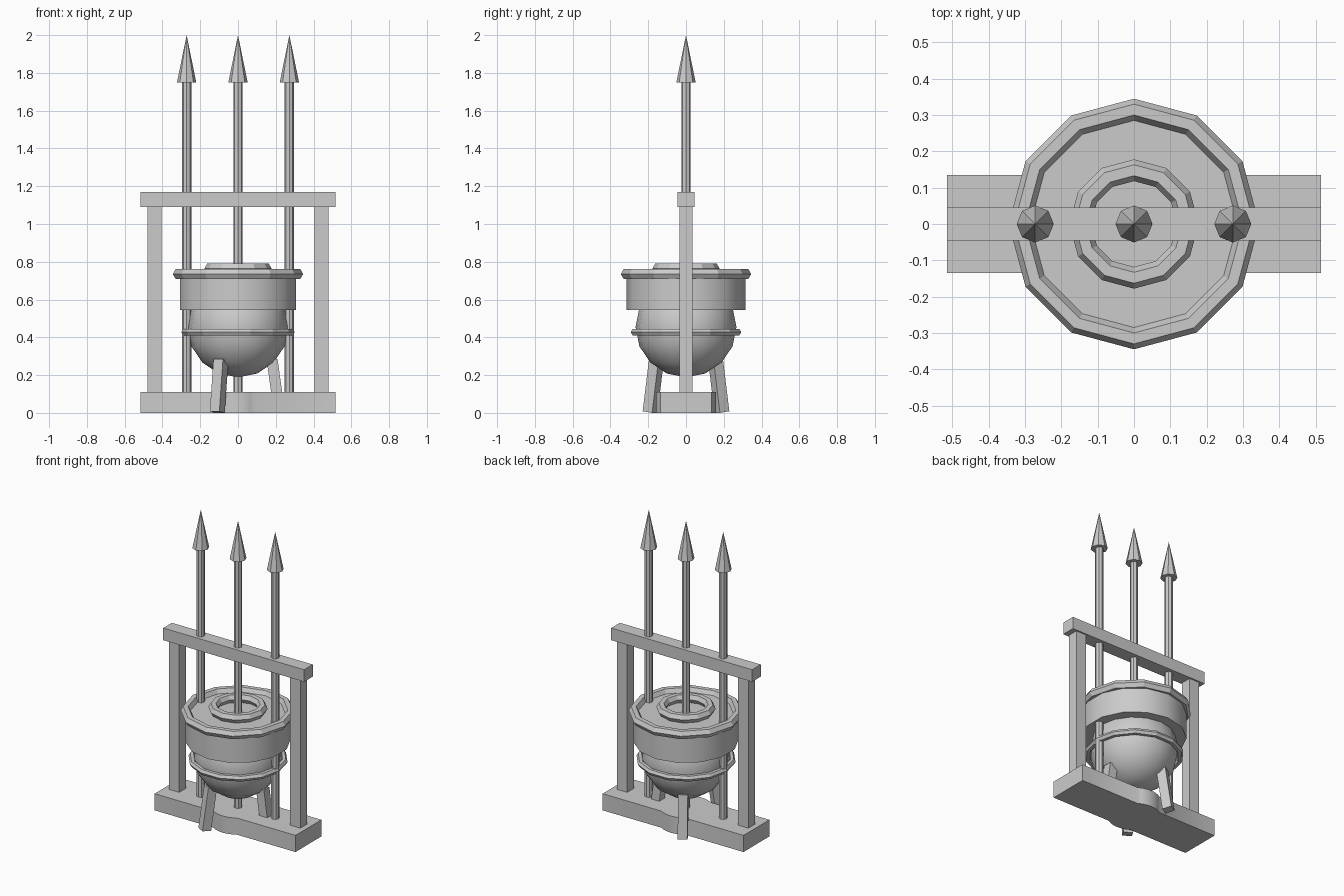
import bpy, bmesh, math
from mathutils import Vector, Matrix

if "Cube" in bpy.data.objects:
    bpy.data.objects.remove(bpy.data.objects["Cube"])


def finish(name, bm, smooth=None):
    bmesh.ops.recalc_face_normals(bm, faces=bm.faces)
    me = bpy.data.meshes.new(name)
    bm.to_mesh(me)
    bm.free()
    ob = bpy.data.objects.new(name, me)
    bpy.context.collection.objects.link(ob)
    if smooth:
        bpy.ops.object.select_all(action='DESELECT')
        ob.select_set(True)
        bpy.context.view_layer.objects.active = ob
        bpy.ops.object.shade_smooth_by_angle(angle=math.radians(smooth))
    return ob


def box(name, x0, x1, y, z0, z1):
    bm = bmesh.new()
    bmesh.ops.create_cube(bm, size=1)
    bmesh.ops.scale(bm, vec=(x1 - x0, 2 * y, z1 - z0), verts=bm.verts)
    bmesh.ops.translate(bm, vec=((x0 + x1) / 2, 0, (z0 + z1) / 2), verts=bm.verts)
    return finish(name, bm)


def cone(name, x, r1, r2, z0, z1, sides, smooth=None):
    bm = bmesh.new()
    bmesh.ops.create_cone(bm, cap_ends=True, segments=sides, radius1=r1, radius2=r2,
                          depth=z1 - z0,
                          matrix=Matrix.Translation((x, 0, (z0 + z1) / 2)))
    return finish(name, bm, smooth)


def ring(name, major, minor, z, sides):
    # hexagonal cross-section swept around the z axis
    bm = bmesh.new()
    loops = []
    for i in range(sides):
        a = 2 * math.pi * i / sides
        loop = []
        for j in range(6):
            b = math.pi * j / 3
            r = major + minor * math.cos(b)
            loop.append(bm.verts.new((r * math.cos(a), r * math.sin(a), z + minor * math.sin(b))))
        loops.append(loop)
    for i in range(sides):
        p, q = loops[i], loops[(i + 1) % sides]
        for j in range(6):
            k = (j + 1) % 6
            bm.faces.new((p[j], q[j], q[k], p[k]))
    return finish(name, bm)


# base plank with a rounded bulge at its middle, front and back
bm = bmesh.new()
half = math.acos(0.135 / 0.16)
outline = []
for s in (1, -1):
    outline.append((0.515 * s, -0.135 * s))
    outline.append((0.515 * s, 0.135 * s))
    for i in range(9):
        a = half * (1 - i / 4)
        outline.append((0.16 * math.sin(a) * s, 0.16 * math.cos(a) * s))
face = bm.faces.new([bm.verts.new((x, y, 0)) for x, y in outline])
top = bmesh.ops.extrude_face_region(bm, geom=[face])
bmesh.ops.translate(bm, vec=(0, 0, 0.11),
                    verts=[g for g in top['geom'] if isinstance(g, bmesh.types.BMVert)])
finish("base", bm, 30)

# frame
box("post_left", -0.48, -0.405, 0.035, 0.11, 1.09)
box("post_right", 0.405, 0.48, 0.035, 0.11, 1.09)
box("top_beam", -0.515, 0.515, 0.045, 1.09, 1.17)

# spears
for label, x in (("left", -0.272), ("middle", 0), ("right", 0.272)):
    cone("spear_shaft_" + label, x, 0.025, 0.025, 0.11, 1.75, 8)
    cone("spear_tip_" + label, x, 0.051, 0, 1.75, 2.0, 8)

# cauldron bowl, band and rings
bm = bmesh.new()
bmesh.ops.create_uvsphere(bm, u_segments=16, v_segments=8, radius=0.267,
                          matrix=Matrix.Translation((0, 0, 0.455)))
finish("bowl", bm, 40)
cone("band", 0, 0.315, 0.315, 0.545, 0.735, 14, 40)
ring("rim", 0.315, 0.03, 0.735, 12)
ring("lid_ring", 0.148, 0.03, 0.764, 12)
ring("belly_ring", 0.28, 0.02, 0.428, 14)

# three splayed legs
for i in range(3):
    bm = bmesh.new()
    bmesh.ops.create_cube(bm, size=1)
    bmesh.ops.scale(bm, vec=(0.058, 0.058, 0.28), verts=bm.verts)
    m = (Matrix.Rotation(i * 2 * math.pi / 3, 4, 'Z') @ Matrix.Translation((0.2, 0, 0.143))
         @ Matrix.Rotation(math.radians(-8), 4, 'Y'))
    bmesh.ops.transform(bm, matrix=m, verts=bm.verts)
    finish("leg_%d" % (i + 1), bm)
